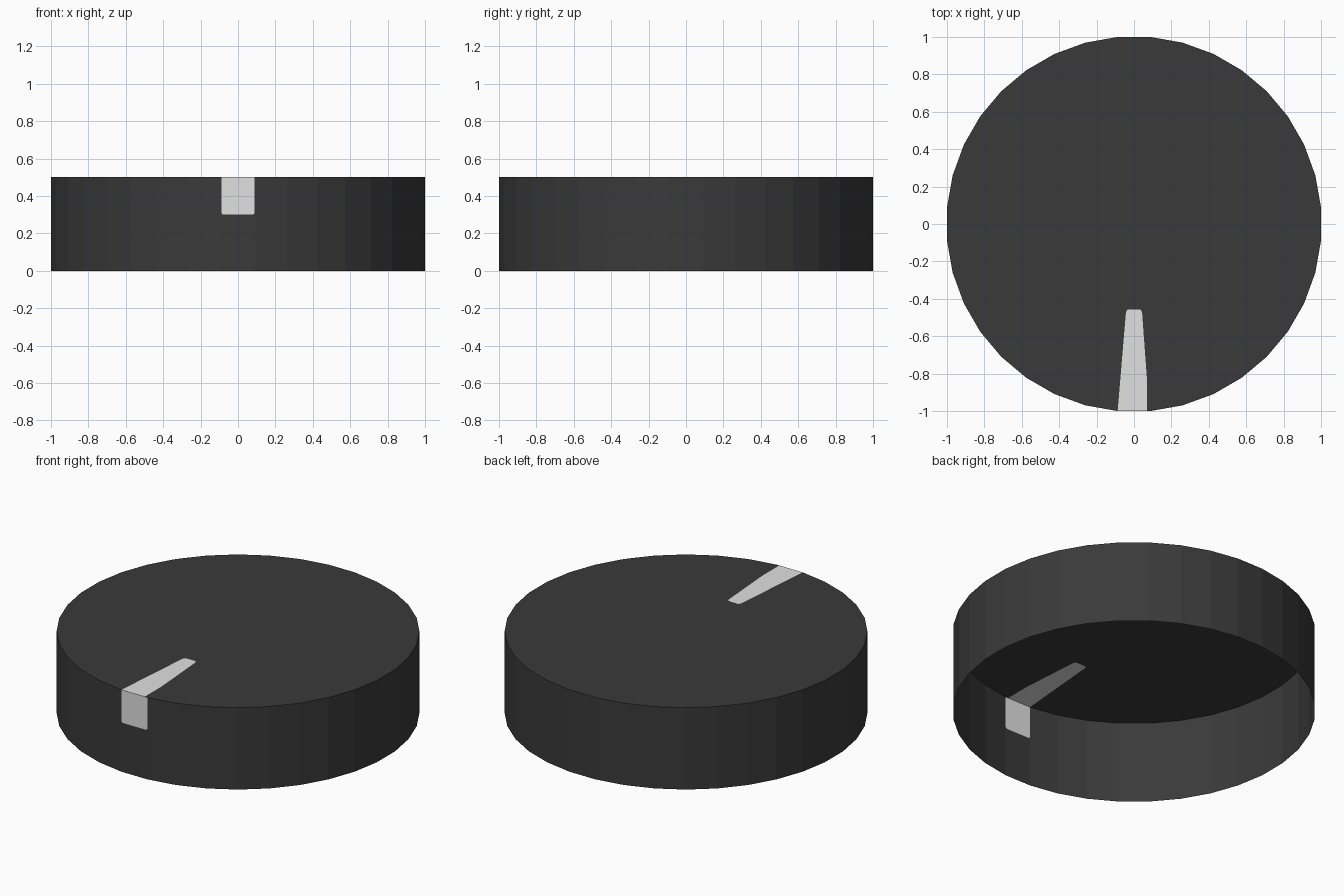
import bpy, bmesh, math

if "Cube" in bpy.data.objects:
    bpy.data.objects.remove(bpy.data.objects["Cube"])

SIDES, HEIGHT, MARK_Z = 36, 0.5, 0.3
R = 1 / math.cos(math.radians(180 / SIDES))


def material(name, value):
    m = bpy.data.materials.new(name)
    m.diffuse_color = (value, value, value, 1)
    m.use_nodes = True
    m.node_tree.nodes["Principled BSDF"].inputs["Base Color"].default_value = m.diffuse_color
    return m


bm = bmesh.new()


def face(verts, mat=0):
    f = bm.faces.new(verts)
    f.material_index = mat
    f.smooth = False
    return f


# Rings, counter-clockwise, starting at the right end of the front facet
angles = [math.radians(-85 + i * 360 / SIDES) for i in range(SIDES)]


def ring(z):
    return [bm.verts.new((R * math.cos(a), R * math.sin(a), z)) for a in angles]


bottom, top = ring(0), ring(HEIGHT)

# Pointer outline on the top: front right round to the inner tip
pointer = [bm.verts.new((x, y, HEIGHT)) for x, y in
           [(0.07, -1), (0.07, -0.84), (0.043, -0.47), (0.033, -0.457),
            (-0.033, -0.457), (-0.043, -0.47)]]

# Open-bottomed side wall, leaving out the front facet
for i in range(SIDES - 1):
    face([bottom[i], bottom[i + 1], top[i + 1], top[i]])

# Front facet with the pointer mark on its upper part
left, right = top[-1], top[0]
w = right.co.x
c = 0.008
mark = [bm.verts.new((x, -1, z)) for x, z in
        [(-w, MARK_Z + c), (-w + c, MARK_Z), (w - c, MARK_Z), (w, MARK_Z + c)]]
face([bottom[-1], bottom[0]] + mark[::-1])
face(mark + [right, pointer[0], left], 1)

# Top disc with a notch, filled by the pointer
face(top + pointer[::-1][:-1] + [pointer[0]])
face([left] + pointer, 1)

mesh = bpy.data.meshes.new("knob_cap")
bm.to_mesh(mesh)
bm.free()
mesh.materials.append(material("dark grey", 0.042))
mesh.materials.append(material("light grey", 0.75))
knob = bpy.data.objects.new("knob_cap", mesh)
bpy.context.collection.objects.link(knob)
